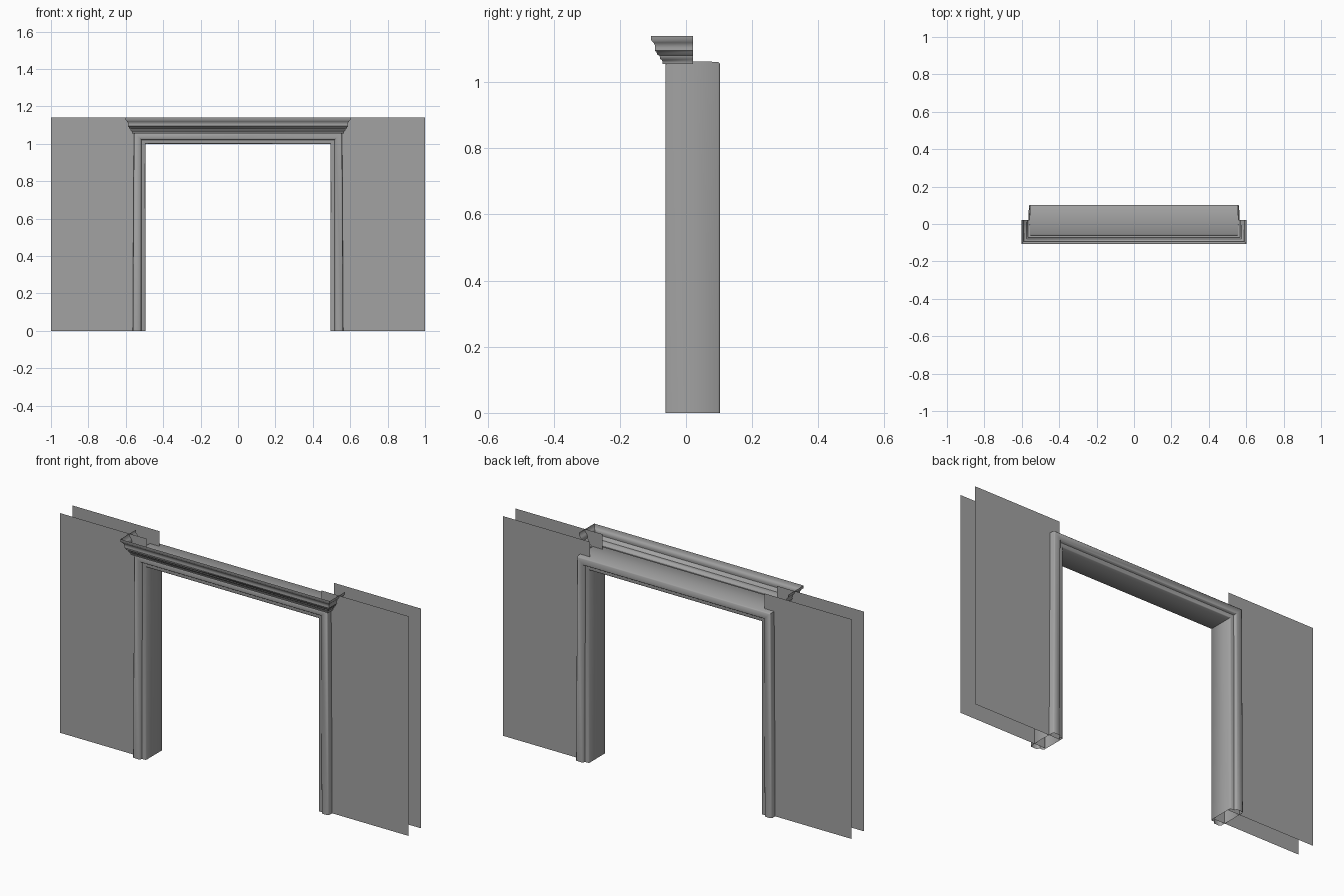
import bpy
import bmesh

if "Cube" in bpy.data.objects:
    bpy.data.objects.remove(bpy.data.objects["Cube"], do_unlink=True)

# One plain grey for everything
grey = bpy.data.materials.new("plaster_grey")
grey.use_nodes = True
COLOUR = (0.36, 0.36, 0.36, 1)
grey.diffuse_color = COLOUR
grey.node_tree.nodes["Principled BSDF"].inputs["Base Color"].default_value = COLOUR


def make(name, rings, closed=False, smooth=True):
    """Skin a list of equal-length point rings into one open sheet or tube."""
    bm = bmesh.new()
    rows = [[bm.verts.new(p) for p in ring] for ring in rings]
    count = len(rows[0])
    for a, b in zip(rows, rows[1:]):
        for i in range(count if closed else count - 1):
            j = (i + 1) % count
            bm.faces.new((a[i], a[j], b[j], b[i]))
    mesh = bpy.data.meshes.new(name)
    bm.to_mesh(mesh)
    bm.free()
    mesh.materials.append(grey)
    ob = bpy.data.objects.new(name, mesh)
    bpy.context.collection.objects.link(ob)
    if smooth:
        bpy.ops.object.select_all(action="DESELECT")
        ob.select_set(True)
        bpy.context.view_layer.objects.active = ob
        bpy.ops.object.shade_smooth_by_angle(angle=0.9)


# Door casing: the same moulding on the front and back of the wall, as
# (distance out from the opening, depth from the middle of the wall),
# swept round the opening; the posts widen slightly towards the floor
MID, HALF, HEAD, FLARE = 0.0205, 0.495, 1.0, 1.1
half = [(0, 0.064), (0.004, 0.068), (0.02, 0.069), (0.024, 0.078), (0.028, 0.082),
        (0.056, 0.082), (0.061, 0.077)]
casing = ([(w, MID - d) for w, d in half] + [(0.063, MID)]
          + [(w, MID + d) for w, d in reversed(half)])
rings = []
for side, top in ((-1, False), (-1, True), (1, True), (1, False)):
    spread = 1 if top else FLARE
    rings.append([(side * (HALF + w * spread), y, HEAD + w if top else 0)
                  for w, y in casing])
make("door_casing", rings, closed=True)

# Cornice: profile of (projection, z), run along the front with side returns
cornice = [(0, 1.055), (0.011, 1.055), (0.012, 1.066), (0.018, 1.07), (0.02, 1.08),
           (0.027, 1.083), (0.03, 1.092), (0.034, 1.095), (0.033, 1.104),
           (0.034, 1.112), (0.038, 1.119), (0.045, 1.126), (0.046, 1.14)]
rings = []
for side, front in ((-1, False), (-1, True), (1, True), (1, False)):
    rings.append([(side * (0.555 + p), -0.06 - p if front else MID, z)
                  for p, z in cornice])
make("cornice", rings)

# Thin wall sheets on both sides of the opening, front and back
for side, label in ((1, "left"), (-1, "right")):
    for depth, face in ((-0.0515, "front"), (0.0515, "back")):
        ends = (0.5, 1.0) if (side > 0) == (face == "front") else (1.0, 0.5)
        make(f"{face}_wall_{label}",
             [[(side * x, MID + depth, 0), (side * x, MID + depth, 1.14)] for x in ends],
             smooth=False)
